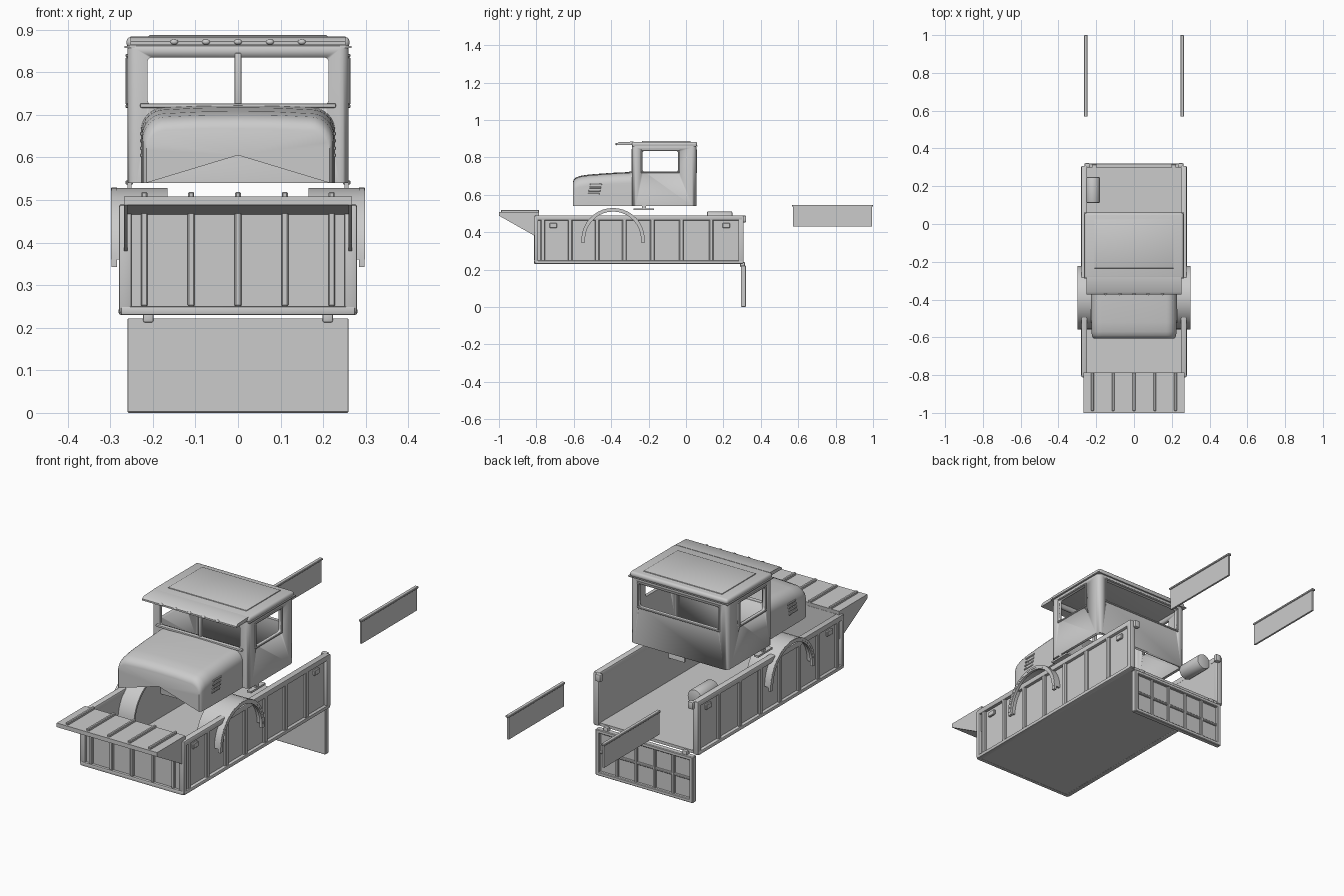
import bpy, bmesh, math
from mathutils import Matrix, Vector

if "Cube" in bpy.data.objects:
    bpy.data.objects.remove(bpy.data.objects["Cube"])


def finish(name, bm, angle=35):
    bmesh.ops.recalc_face_normals(bm, faces=bm.faces)
    me = bpy.data.meshes.new(name)
    bm.to_mesh(me)
    bm.free()
    ob = bpy.data.objects.new(name, me)
    bpy.context.collection.objects.link(ob)
    bpy.ops.object.select_all(action='DESELECT')
    ob.select_set(True)
    bpy.context.view_layer.objects.active = ob
    bpy.ops.object.shade_smooth_by_angle(angle=math.radians(angle))
    return ob


def boxes(name, items, bevel=0.0, seg=2, mirror=False):
    """Each item is (x0, x1, y0, y1, z0, z1)."""
    bm = bmesh.new()
    for x0, x1, y0, y1, z0, z1 in items:
        for s in ((1, -1) if mirror else (1,)):
            m = (Matrix.Translation((s * (x0 + x1) / 2, (y0 + y1) / 2, (z0 + z1) / 2))
                 @ Matrix.Diagonal((x1 - x0, y1 - y0, z1 - z0, 1)))
            bmesh.ops.create_cube(bm, size=1, matrix=m)
    if bevel:
        bmesh.ops.bevel(bm, geom=bm.edges[:], offset=bevel, segments=seg, profile=0.5, affect='EDGES')
    return finish(name, bm)


def prism(name, profile, x0, x1, mirror=False):
    """Extrude a (y, z) outline from x0 to x1."""
    bm = bmesh.new()
    for s in ((1, -1) if mirror else (1,)):
        f = bm.faces.new([bm.verts.new((s * x0, y, z)) for y, z in profile])
        r = bmesh.ops.extrude_face_region(bm, geom=[f])
        bmesh.ops.translate(bm, vec=(s * (x1 - x0), 0, 0),
                            verts=[v for v in r['geom'] if isinstance(v, bmesh.types.BMVert)])
    return finish(name, bm)


def arc_band(r_out, r_in, a0, a1, cy=-0.39, cz=0.36, n=20):
    ang = [math.radians(a0 + (a1 - a0) * i / n) for i in range(n + 1)]
    return ([(cy + r_out * math.cos(a), cz + r_out * math.sin(a)) for a in ang]
            + [(cy + r_in * math.cos(a), cz + r_in * math.sin(a)) for a in reversed(ang)])


def cut(ob, cutters):
    bpy.context.view_layer.objects.active = ob
    for c in cutters:
        c.hide_render = True
        m = ob.modifiers.new('cut', 'BOOLEAN')
        m.operation, m.object, m.solver = 'DIFFERENCE', c, 'EXACT'
        with bpy.context.temp_override(object=ob, active_object=ob):
            bpy.ops.object.modifier_apply(modifier=m.name)
        bpy.data.objects.remove(c)


# dump bed: floor, side walls, front wall
boxes('bed_floor', [(-0.275, 0.275, -0.80, 0.30, 0.232, 0.246)])
boxes('bed_side_walls', [(0.25, 0.264, -0.80, 0.30, 0.235, 0.48)], mirror=True)
boxes('bed_front_wall', [(-0.262, 0.262, -0.80, -0.786, 0.235, 0.49)])

# rails and end posts framing the sides
boxes('bed_rails', [(0.248, 0.279, -0.805, 0.305, 0.463, 0.49),
                    (0.255, 0.280, -0.805, 0.305, 0.23, 0.248)], 0.005, mirror=True)
boxes('bed_end_posts', [(0.25, 0.279, 0.28, 0.308, 0.235, 0.488),
                        (0.25, 0.279, -0.81, -0.79, 0.235, 0.488)], 0.004, mirror=True)
boxes('bed_side_ribs', [(0.262, 0.277, y - 0.012, y + 0.012, 0.245, 0.468)
                        for y in (-0.765, -0.62, -0.475, -0.33, -0.18, -0.025, 0.135)], 0.004, 1, True)
boxes('stake_pockets', [(0.262, 0.274, y - 0.02, y + 0.02, 0.422, 0.448) for y in (-0.71, 0.215)],
      0.003, 1, True)
boxes('post_latches', [(0.232, 0.262, 0.298, 0.322, 0.452, 0.488)], 0.006, mirror=True)

# front wall ribs and bottom rail
rib_x = (-0.22, -0.11, 0, 0.11, 0.22)
boxes('bed_front_ribs', [(x - 0.008, x + 0.008, -0.814, -0.798, 0.25, 0.48) for x in rib_x], 0.003, 1)
boxes('bed_front_bottom_rail', [(-0.275, 0.275, -0.812, -0.795, 0.23, 0.25)], 0.004)

# forward canopy of the bed, with ribs and gussets
prism('bed_canopy', [(-1.0, 0.508), (-1.0, 0.488), (-0.97, 0.485), (-0.79, 0.465), (-0.785, 0.508)],
      -0.268, 0.268)
boxes('canopy_ribs', [(x - 0.007, x + 0.007, -0.99, -0.785, 0.505, 0.519) for x in rib_x], 0.003, 1)
prism('canopy_gussets', [(-1.0, 0.505), (-1.0, 0.488), (-0.80, 0.375), (-0.785, 0.375), (-0.785, 0.505)],
      0.26, 0.268, True)

# arched wheel guards with an outer lip
prism('fenders', arc_band(0.168, 0.158, 0, 180), 0.165, 0.298, True)
prism('fender_lips', arc_band(0.169, 0.150, -6, 186), 0.284, 0.297, True)

# lowered tailgate
boxes('tailgate_panel', [(-0.258, 0.258, 0.294, 0.306, 0.003, 0.222)])
boxes('tailgate_frame',
      [(s * 0.25 - 0.01, s * 0.25 + 0.01, 0.295, 0.32, 0.0, 0.222) for s in (-1, 1)]
      + [(-0.258, 0.258, 0.295, 0.32, z, z + 0.018) for z in (0.0, 0.204)]
      + [(x - 0.007, x + 0.007, 0.3, 0.316, 0.01, 0.21) for x in (-0.15, -0.05, 0.05, 0.15)]
      + [(-0.25, 0.25, 0.3, 0.314, 0.105, 0.117)], 0.003, 1)
boxes('tailgate_hinges', [(0.198, 0.223, 0.29, 0.315, 0.212, 0.24)], 0.005, mirror=True)

# detached side boards
boxes('side_boards', [(0.25, 0.259, 0.572, 0.994, 0.43, 0.543)], mirror=True)
boxes('side_board_caps', [(0.246, 0.264, 0.568, 1.0, 0.536, 0.546)], 0.002, 1, True)

# fuel tank lying along the bed
bm = bmesh.new()
bmesh.ops.create_cone(bm, cap_ends=True, segments=32, radius1=0.038, radius2=0.038, depth=0.135,
                      matrix=Matrix.Translation((-0.218, 0.18, 0.472)) @ Matrix.Rotation(math.pi / 2, 4, 'X'))
rims = [e for e in bm.edges if abs(e.verts[0].co.y - e.verts[1].co.y) < 1e-4]
bmesh.ops.bevel(bm, geom=rims, offset=0.005, segments=2, profile=0.5, affect='EDGES')
finish('fuel_tank', bm)

# cab shell with windows cut out
cab = boxes('cab_shell', [(-0.26, 0.26, -0.29, 0.055, 0.50, 0.875)], 0.022, 4)
cut(cab, [boxes('cut_bottom', [(-0.4, 0.4, -0.5, 0.3, 0.4, 0.54)]),
          boxes('cut_inside', [(-0.246, 0.246, -0.276, 0.041, 0.45, 0.862)], 0.012, 3),
          boxes('cut_front_back', [(-0.213, 0.213, -0.5, 0.3, 0.724, 0.835)], 0.012, 3),
          boxes('cut_sides', [(-0.5, 0.5, -0.233, -0.042, 0.724, 0.835)], 0.012, 3)])
boxes('windshield_pillar', [(-0.008, 0.008, -0.292, -0.276, 0.715, 0.845)], 0.003)
boxes('windshield_sill', [(-0.23, 0.23, -0.302, -0.28, 0.716, 0.727)], 0.004)


# raised window frames on the doors and the rear
def frame_items(a0, a1, z0, z1, t, place):
    return [place(a0 - t, a1 + t, z0 - t, z0), place(a0 - t, a1 + t, z1, z1 + t),
            place(a0 - t, a0, z0, z1), place(a1, a1 + t, z0, z1)]


boxes('door_window_frames', frame_items(-0.233, -0.042, 0.724, 0.835, 0.008,
      lambda a, b, c, d: (0.254, 0.264, a, b, c, d)), 0.002, 1, True)
boxes('rear_window_frame', frame_items(-0.213, 0.213, 0.724, 0.835, 0.008,
      lambda a, b, c, d: (a, b, 0.05, 0.060, c, d)), 0.002, 1)

# roof cap, raised roof panel and sun visor
boxes('roof_cap', [(-0.262, 0.262, -0.29, 0.06, 0.856, 0.883)], 0.012, 3)
boxes('roof_panel', [(-0.21, 0.21, -0.235, 0.025, 0.875, 0.887)], 0.003, 2)
boxes('drip_rail', [(-0.266, 0.266, -0.288, 0.062, 0.857, 0.862)])
prism('sun_visor', [(-0.28, 0.884), (-0.36, 0.881), (-0.372, 0.872), (-0.372, 0.864),
                    (-0.36, 0.866), (-0.28, 0.866)], -0.252, 0.252)
bm = bmesh.new()
for i in range(-2, 3):
    bmesh.ops.create_uvsphere(bm, u_segments=12, v_segments=8, radius=0.008,
                              matrix=Matrix.Translation((i * 0.075, -0.371, 0.871))
                              @ Matrix.Diagonal((1.2, 0.8, 0.8, 1)))
finish('roof_lights', bm)

# hood: lofted rounded sections with a notched nose
bm = bmesh.new()
rings = []
for y, w, top, r in ((-0.285, 0.228, 0.722, 0.055), (-0.40, 0.227, 0.717, 0.055), (-0.52, 0.226, 0.708, 0.055),
                     (-0.57, 0.225, 0.700, 0.055), (-0.59, 0.223, 0.691, 0.053),
                     (-0.60, 0.220, 0.681, 0.050), (-0.605, 0.215, 0.668, 0.045)):
    half = [(w, 0.54)]
    for k in range(9):
        a = math.pi / 2 * k / 8
        half.append((w - r + r * math.cos(a), top - 0.005 - r + r * math.sin(a)))
    pts = half + [(w * 0.4, top - 0.001), (0, top)]
    pts += [(-x, z) for x, z in reversed(pts[:-1])]
    rings.append([bm.verts.new((x, y, z)) for x, z in pts])
for a, b in zip(rings, rings[1:]):
    for i in range(len(a) - 1):
        bm.faces.new((a[i], a[i + 1], b[i + 1], b[i]))
bm.faces.new(rings[-1] + [bm.verts.new((0, -0.605, 0.605))])
finish('hood', bm, 40)

# hood side vents
boxes('hood_vents', [(0.222, 0.23, -0.525 + 0.004 * i, -0.462 + 0.004 * i, 0.60 + 0.017 * i, 0.609 + 0.017 * i)
                     for i in range(4)], 0.002, 1, True)

# cab side steps
boxes('cab_steps', [(0.244, 0.266, -0.28, -0.17, 0.518, 0.527),
                    (0.25, 0.26, -0.235, -0.215, 0.52, 0.545)], mirror=True)
